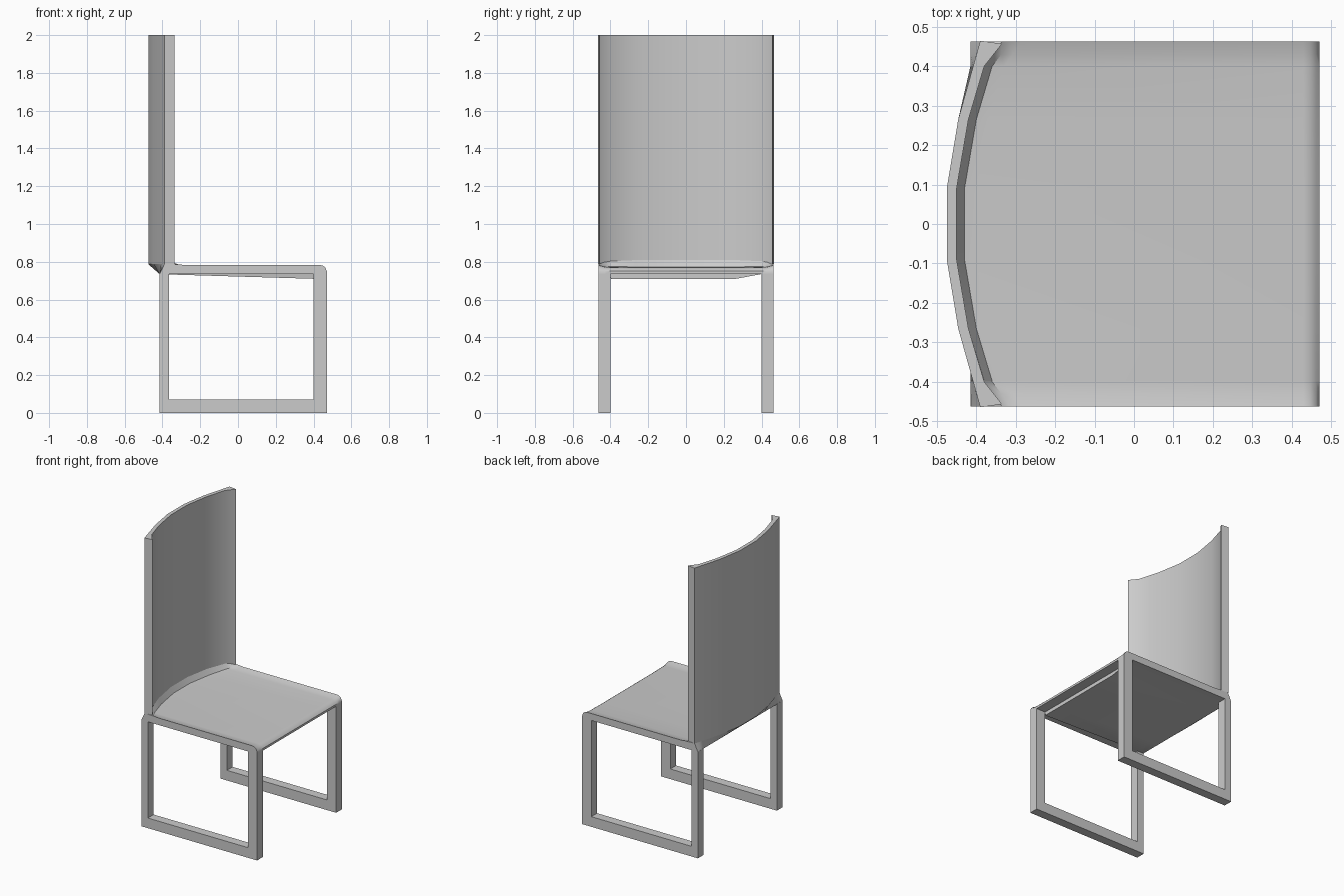
import bpy, bmesh

cube = bpy.data.objects.get("Cube")
if cube:
    bpy.data.objects.remove(cube, do_unlink=True)

grey = bpy.data.materials.new("light grey")
grey.use_nodes = True
grey.diffuse_color = (0.6, 0.6, 0.6, 1)
grey.node_tree.nodes["Principled BSDF"].inputs["Base Color"].default_value = (0.6, 0.6, 0.6, 1)


def loft(name, rings, angle=0.6):
    """Skin equal-length rings of points and cap both ends."""
    bm = bmesh.new()
    rows = [[bm.verts.new(p) for p in ring] for ring in rings]
    n = len(rows[0])
    for a, b in zip(rows, rows[1:]):
        for i in range(n):
            j = (i + 1) % n
            bm.faces.new((a[i], a[j], b[j], b[i]))
    bm.faces.new(rows[0])
    bm.faces.new(rows[-1][::-1])
    bmesh.ops.remove_doubles(bm, verts=bm.verts, dist=0.0001)
    bmesh.ops.recalc_face_normals(bm, faces=bm.faces)
    mesh = bpy.data.meshes.new(name)
    bm.to_mesh(mesh)
    bm.free()
    mesh.materials.append(grey)
    obj = bpy.data.objects.new(name, mesh)
    bpy.context.collection.objects.link(obj)
    bpy.ops.object.select_all(action='DESELECT')
    obj.select_set(True)
    bpy.context.view_layer.objects.active = obj
    bpy.ops.object.shade_smooth_by_angle(angle=angle)
    return obj


# Curved backrest, thickened into a lip at each side
outer = [(-0.475, 0.09), (-0.446, 0.265), (-0.39, 0.465)]
inner = [(-0.335, 0.457), (-0.38, 0.4), (-0.42, 0.265), (-0.45, 0.09)]
half = outer + inner
plan = half[:3] + half[3:] + [(x, -y) for x, y in inner[::-1] + outer[::-1]]
loft("backrest", [[(x, y, z) for x, y in plan] for z in (0.787, 2.0)])


# Dished seat with rounded front, rising into the backrest
def seat_ring(y, x_out, x_in, dip, sag, rise):
    top = 0.783 - dip
    profile = [(-0.415, 0.735), (x_out, 0.787), (x_in, 0.787 + rise),
               (x_in + 0.02, top + 0.003), (x_in + 0.05, top), (0.43, top),
               (0.448, top - 0.003), (0.462, top - 0.013), (0.47, 0.75),
               (0.47, 0.735), (0.4, 0.735), (0.4, 0.735 - sag), (-0.36, 0.735 - sag * 0.1)]
    return [(x, y, z) for x, z in profile]


stations = [(0.463, -0.39, -0.335, 0, 0), (0.43, -0.4, -0.357, 0.009, 0.012),
            (0.4, -0.408, -0.38, 0.011, 0.016), (0.265, -0.446, -0.42, 0.013, 0.022),
            (0.09, -0.475, -0.45, 0.013, 0.023)]
rings = []
for y, x_out, x_in, dip, rise in stations:
    rings.append(seat_ring(y, x_out, x_in, dip, 0.025 if y < 0.3 else 0, rise))
for y, x_out, x_in, dip, rise in stations[::-1]:
    if y == 0.4:
        rings.append(seat_ring(-0.398, x_out, x_in, dip, 0.025, rise))
    rings.append(seat_ring(-y, x_out, x_in, dip, 0.025 if y < 0.3 else 0, rise))
loft("seat", rings)

# Open leg frames, one at each side
u_shape = [(-0.415, 0), (0.47, 0), (0.47, 0.737), (0.4, 0.737), (0.4, 0.07),
           (-0.365, 0.07), (-0.365, 0.737), (-0.415, 0.737)]
for side, s in (("near", -1), ("far", 1)):
    loft(side + "_leg_frame", [[(x, s * y, z) for x, z in u_shape] for y in (0.4, 0.463)])
